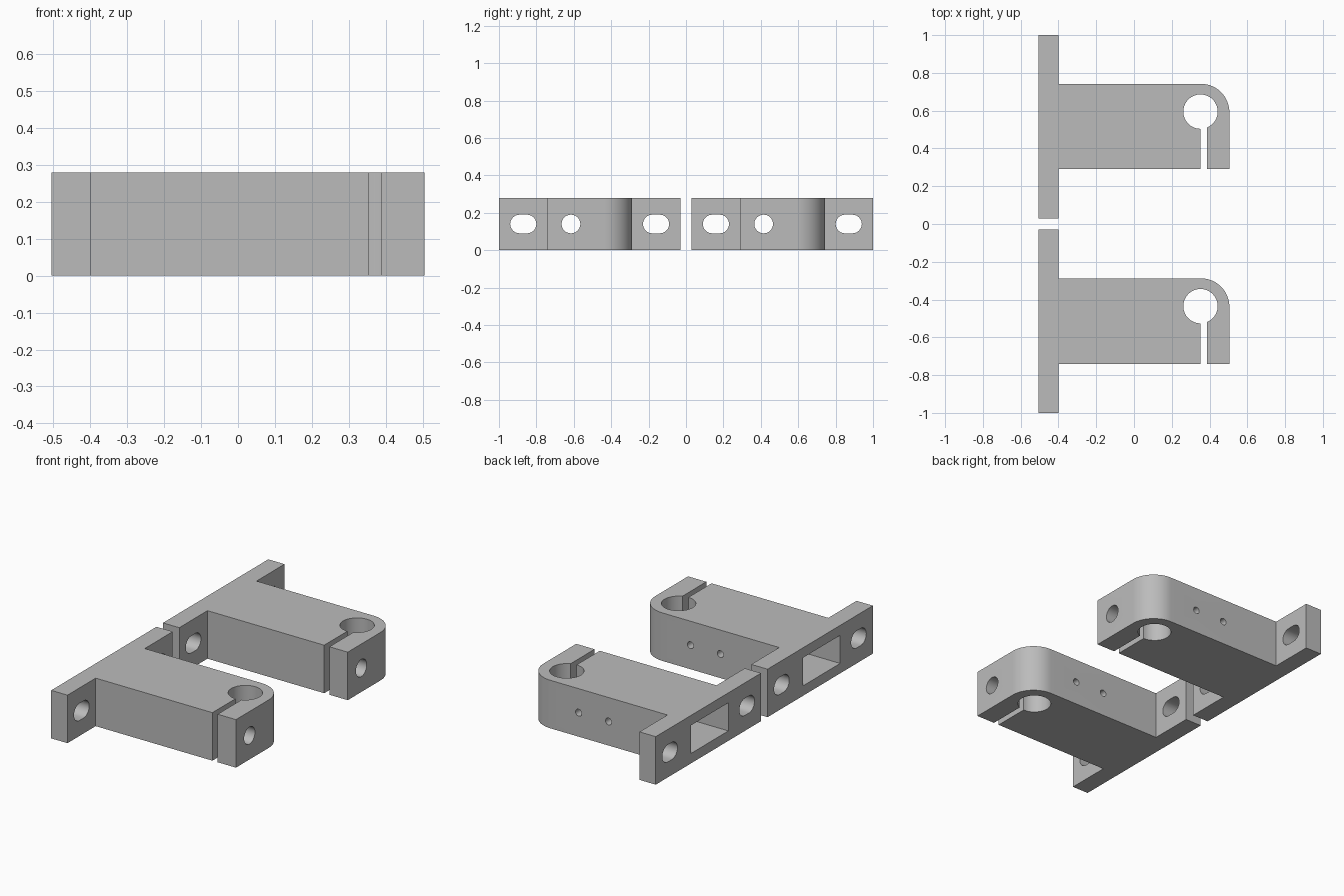
import bpy
import bmesh
from math import pi, sin, cos, asin
from mathutils import Matrix, Vector

if "Cube" in bpy.data.objects:
    bpy.data.objects.remove(bpy.data.objects["Cube"])

HEIGHT = 0.28
MID = HEIGHT / 2
BORE = (0.352, 0.595)
BORE_R = 0.091
SLOT = (0.353, 0.387)
SPACING = 1.03

grey = bpy.data.materials.new("plain grey")
grey.use_nodes = True
colour = (0.5, 0.5, 0.5, 1)
grey.diffuse_color = colour
grey.node_tree.nodes["Principled BSDF"].inputs["Base Color"].default_value = colour


def arc(centre, r, start, end, steps):
    angles = [start + (end - start) * i / steps for i in range(steps + 1)]
    return [(centre[0] + r * cos(a), centre[1] + r * sin(a)) for a in angles]


def prism(name, outline, depth, matrix=Matrix()):
    """Extrude a flat outline along its local z, then place it."""
    bm = bmesh.new()
    face = bm.faces.new([bm.verts.new((x, y, 0)) for x, y in outline])
    top = bmesh.ops.extrude_face_region(bm, geom=[face])["geom"]
    bmesh.ops.translate(bm, vec=(0, 0, depth),
                        verts=[v for v in top if isinstance(v, bmesh.types.BMVert)])
    bmesh.ops.recalc_face_normals(bm, faces=bm.faces)
    bm.transform(matrix)
    mesh = bpy.data.meshes.new(name)
    bm.to_mesh(mesh)
    bm.free()
    obj = bpy.data.objects.new(name, mesh)
    bpy.context.collection.objects.link(obj)
    return obj


def cut(target, cutter):
    mod = target.modifiers.new("cut", "BOOLEAN")
    mod.operation = "DIFFERENCE"
    mod.solver = "EXACT"
    mod.object = cutter
    bpy.context.view_layer.objects.active = target
    bpy.ops.object.modifier_apply(modifier=mod.name)
    bpy.data.objects.remove(cutter)


def along_x(x, y):
    """Frame whose local axes x, y, z run along world y, z, x."""
    m = Matrix(((0, 0, 1), (1, 0, 0), (0, 1, 0))).to_4x4()
    m.translation = Vector((x, y, MID))
    return m


# Body outline: mounting plate, arm, rounded corner, clamp slot and bore
a0 = asin((SLOT[0] - BORE[0]) / BORE_R) - pi / 2
a1 = asin((SLOT[1] - BORE[0]) / BORE_R) - pi / 2
outline = [(-0.505, 0.03), (-0.4, 0.03), (-0.4, 0.29), (SLOT[0], 0.29)]
outline += arc(BORE, BORE_R, a0 + 2 * pi, a1, 48)
outline += [(SLOT[1], 0.29), (0.505, 0.29)]
outline += arc((0.355, 0.592), 0.15, 0, pi / 2, 16)
outline += [(-0.4, 0.742), (-0.4, 1), (-0.505, 1)]
bracket = prism("rear_bracket", outline, HEIGHT)

# Slotted mounting holes in the plate
slot_hole = arc((0.02, 0), 0.05, -pi / 2, pi / 2, 12)
slot_hole += arc((-0.02, 0), 0.05, pi / 2, 3 * pi / 2, 12)
for y in (0.16, 0.87):
    cut(bracket, prism("mount_cutter", slot_hole, 0.3, along_x(-0.6, y)))

# Deep pocket entering from the plate's outer face
pocket = [(-0.172, -0.082), (0.172, -0.082), (0.172, 0.082), (-0.172, 0.082)]
cut(bracket, prism("pocket_cutter", pocket, 0.8, along_x(-0.6, 0.503)))

# Clamp screw hole across the slot into the pocket
cut(bracket, prism("clamp_cutter", arc((0, 0), 0.05, 0, 2 * pi, 32)[:-1],
                   0.6, along_x(0.1, 0.415)))

# Two small set-screw holes in the arm's side
for x in (-0.02, 0.173):
    place = Matrix.Translation((x, 0.8, MID)) @ Matrix.Rotation(pi / 2, 4, "X")
    cut(bracket, prism("screw_cutter", arc((0, 0), 0.02, 0, 2 * pi, 20)[:-1], 0.2, place))

bracket.data.materials.clear()
bracket.data.materials.append(grey)
bpy.ops.object.select_all(action="DESELECT")
bracket.select_set(True)
bpy.context.view_layer.objects.active = bracket
bpy.ops.object.shade_smooth_by_angle(angle=pi / 6)

# Matching second bracket
second = bracket.copy()
second.data = bracket.data.copy()
second.name = "front_bracket"
second.location.y = -SPACING
bpy.context.collection.objects.link(second)
